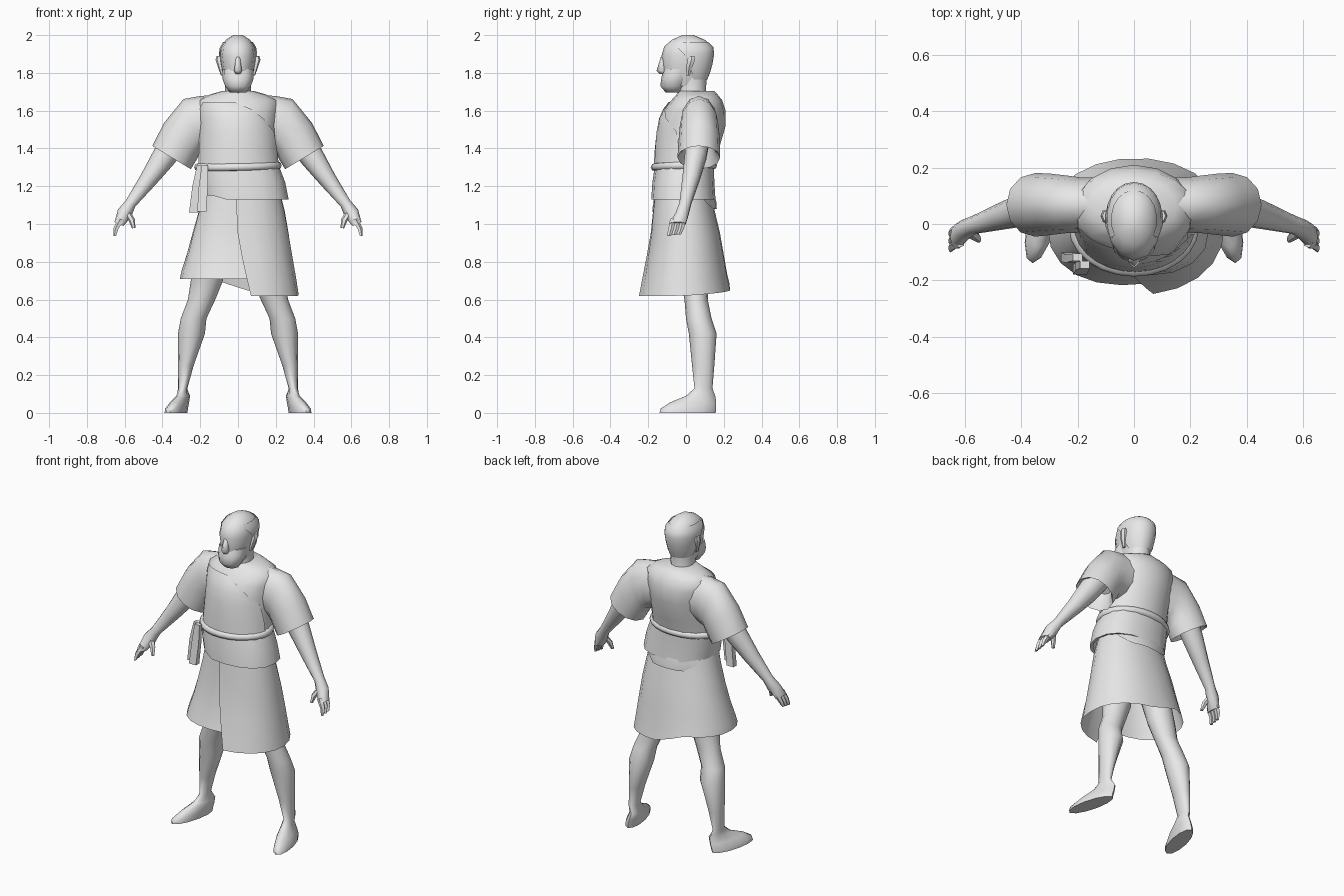
import bpy, bmesh, math

clay = bpy.data.materials.new("plain_grey")
clay.diffuse_color = (0.8, 0.8, 0.8, 1)


def band(z, xl, xr, yf, yb):
    """Horizontal ring given by its extents."""
    return ((xl + xr) / 2, (yf + yb) / 2, z, (xr - xl) / 2, (yb - yf) / 2, 0)


def loft(name, rings, n=12, spans=None, p=2.0, caps="both", mirror=False,
         start=0, post=None, sharp=40):
    """Skin rings (x, y, z, rx, ry, tilt about y); spans make open panels."""
    bm = bmesh.new()
    rows = []
    for i, (cx, cy, cz, rx, ry, tilt) in enumerate(rings):
        a0, a1 = spans[i] if spans else (start, start + 360)
        t = math.radians(tilt)
        row = []
        for k in range(n + 1 if spans else n):
            deg = a0 + (a1 - a0) * k / n
            c, s = math.cos(math.radians(deg)), math.sin(math.radians(deg))
            u = rx * math.copysign(abs(c) ** (2 / p), c)
            v = ry * math.copysign(abs(s) ** (2 / p), s)
            co = (cx + u * math.cos(t), cy + v, cz - u * math.sin(t))
            row.append(bm.verts.new(post(co, deg) if post else co))
        rows.append(row)
    m = len(rows[0])
    for a, b in zip(rows, rows[1:]):
        for k in range(n):
            j = (k + 1) % m
            bm.faces.new((a[k], a[j], b[j], b[k]))
    if not spans and caps == "both":
        bm.faces.new(rows[0])
        bm.faces.new(rows[-1])
    bmesh.ops.recalc_face_normals(bm, faces=bm.faces)
    if spans or caps == "none":  # open shells face away from the middle axis
        cx, cy = rings[0][0], rings[0][1]
        out = 0
        for f in bm.faces:
            c = f.calc_center_median()
            out += f.normal.x * (c.x - cx) + f.normal.y * (c.y - cy)
        if out < 0:
            bmesh.ops.reverse_faces(bm, faces=bm.faces)
    me = bpy.data.meshes.new(name)
    bm.to_mesh(me)
    bm.free()
    me.materials.append(clay)
    ob = bpy.data.objects.new(name, me)
    bpy.context.collection.objects.link(ob)
    bpy.ops.object.select_all(action='DESELECT')
    ob.select_set(True)
    bpy.context.view_layer.objects.active = ob
    bpy.ops.object.shade_smooth_by_angle(angle=math.radians(sharp))
    if mirror:
        ob.modifiers.new("Mirror", 'MIRROR').use_mirror_merge = False
    return ob


# Head, neck and face
loft("neck", [band(1.62, -.09, .09, -.05, .13), band(1.70, -.068, .068, -.045, .105),
              band(1.78, -.07, .07, -.05, .11)])
loft("head", [band(1.73, -.062, .062, -.10, .095), band(1.79, -.080, .080, -.124, .118),
              band(1.84, -.088, .088, -.124, .132), band(1.89, -.094, .094, -.130, .140),
              band(1.94, -.088, .088, -.115, .138), band(1.975, -.064, .064, -.075, .10),
              band(2.0, -.025, .025, -.02, .04)], p=2.1, sharp=55)
loft("hair", [band(1.765, -.074, .074, -.09, .113), band(1.80, -.088, .088, -.11, .127),
              band(1.85, -.096, .096, -.12, .141), band(1.90, -.102, .102, -.12, .149),
              band(1.935, -.097, .097, -.115, .145), band(1.963, -.080, .080, -.085, .118)],
     spans=[(15, 165), (10, 170), (4, 176), (-10, 190), (-28, 208), (-34, 214)], p=2.1)
loft("beard", [band(1.697, -.045, .045, -.108, -.02), band(1.73, -.068, .068, -.136, .0),
               band(1.765, -.081, .081, -.132, .02), band(1.79, -.083, .083, -.127, .03),
               band(1.82, -.083, .083, -.115, .03)], p=2.2, sharp=60)
loft("nose", [band(1.795, -.016, .016, -.14, -.08), band(1.812, -.024, .024, -.156, -.08),
              band(1.885, -.012, .012, -.133, -.09)], n=6, start=30, sharp=80)
loft("ear", [band(1.785, .075, .090, .0, .022), band(1.83, .080, .106, -.002, .035),
             band(1.87, .085, .119, .005, .052), band(1.89, .088, .112, .01, .048)],
     n=6, mirror=True)

# Robe: body, overlapping front, lower flare
loft("robe_body", [band(1.28, -.21, .215, -.16, .145), band(1.40, -.205, .205, -.155, .175),
                   band(1.52, -.205, .205, -.145, .210), band(1.60, -.215, .215, -.118, .210),
                   band(1.655, -.215, .215, -.078, .192), band(1.685, -.15, .15, -.05, .168),
                   band(1.705, -.08, .08, -.04, .148)], n=16, sharp=60)
loft("robe_front_wrap", [band(1.29, -.214, .221, -.172, .15), band(1.40, -.21, .212, -.165, .175),
                         band(1.49, -.21, .21, -.156, .205), band(1.56, -.21, .215, -.142, .205),
                         band(1.61, -.215, .215, -.120, .205), band(1.645, -.215, .215, -.094, .19)],
     spans=[(-170, -8), (-170, -14), (-168, -25), (-165, -52), (-160, -72), (-150, -95)])
loft("robe_flare", [band(1.31, -.213, .216, -.165, .148), band(1.22, -.205, .25, -.178, .150),
                    band(1.13, -.192, .268, -.184, .156), band(1.135, -.18, .25, -.165, .14)],
     n=16, p=2.3, caps="none",
     post=lambda c, a: (c[0], c[1], c[2] + (.02 if c[0] < -.08 and c[2] < 1.2 else 0)))
loft("robe_back_flap", [band(1.16, -.20, .25, -.17, .150), band(1.12, -.2, .25, -.17, .160),
                        band(1.08, -.2, .25, -.17, .163)],
     n=6, spans=[(35, 145), (40, 140), (62, 118)])

# Sleeves drape off the shoulders, cuffs folded in
loft("sleeve", [(.13, .07, 1.545, .138, .095, -94), (.19, .068, 1.530, .148, .098, -86),
                (.245, .07, 1.518, .150, .103, -73), (.305, .07, 1.438, .130, .110, -48),
                (.352, .068, 1.352, .119, .113, -31), (.34, .068, 1.372, .10, .093, -31),
                (.30, .07, 1.44, .07, .065, -40)], mirror=True, sharp=50)

# Belt with hanging tails
loft("belt", [band(1.285, -.205, .21, -.16, .14), band(1.29, -.226, .225, -.180, .158),
              band(1.306, -.232, .231, -.187, .165), band(1.322, -.226, .225, -.180, .158),
              band(1.328, -.205, .21, -.16, .14)], n=24, caps="none", sharp=80,
     post=lambda c, a: (c[0], c[1], c[2] + .03 * c[1] + .02 * c[0]))
for label, x0, x1, y0, y1, bottom in (("front", -.175, -.192, -.145, -.162, 1.065),
                                      ("side", -.20, -.235, -.118, -.118, 1.06)):
    loft("belt_tail_" + label, [(x0, y0, 1.31, .024, .018, 0),
                                ((x0 + x1) / 2, y0 - .005, 1.2, .034, .020, 0),
                                (x1, y1, bottom, .034, .024, 0)], n=4, start=45)


# Wrapped kilt, inner end tucked under the outer panel, hem higher past the back
def wrap(c, a):
    x, y, z = c
    drop = (1.16 - z) / .54
    lift = .03 * min(max(a / 90, 0), 1) + .06 * min(max((a - 92) / 14, 0), 1)
    tuck = 1 - .15 * max(a - 180, 0) / 95 if a > 180 else 1
    return (x, y * tuck, z + drop ** 3 * lift)


loft("kilt", [band(1.16, -.19, .225, -.165, .135), band(1.07, -.208, .248, -.175, .152),
              band(.95, -.240, .270, -.187, .180), band(.82, -.270, .290, -.210, .202),
              band(.70, -.298, .310, -.235, .220), band(.62, -.308, .322, -.252, .234)],
     n=22, p=2.15, post=wrap,
     spans=[(-97, 275), (-96, 275), (-93, 276), (-88, 278), (-83, 278), (-80, 278)])

# Arms and hands
loft("arm", [(.27, .075, 1.54, .08, .07, -38), (.395, .05, 1.35, .064, .060, -35),
             (.475, .026, 1.235, .047, .048, -35), (.568, -.003, 1.11, .030, .033, -35),
             (.602, -.02, 1.055, .040, .036, -32), (.63, -.045, 1.0, .026, .045, -25)],
     n=10, mirror=True)
for i in range(3):  # fingers close together across the palm
    y = -.072 + .026 * i
    loft("finger_%d" % (i + 1), [(.618, y + .005, 1.025, .018, .018, -25),
                                 (.645, y - .006, .975, .014, .016, -15),
                                 (.652, y - .018, .937 + .004 * i, .008, .012, 0)],
         n=5, mirror=True)
loft("thumb", [(.59, -.025, 1.065, .024, .02, -10), (.562, -.045, 1.02, .017, .016, 15),
               (.552, -.058, .978, .009, .009, 10)], n=6, mirror=True)

# Bare legs, feet splayed outward
loft("leg", [band(.95, .04, .22, -.09, .10), band(.70, .08, .25, -.03, .12),
             band(.60, .12, .265, -.008, .115), band(.50, .167, .303, .0, .135),
             band(.42, .175, .318, .015, .162), band(.25, .235, .318, .032, .15),
             band(.13, .268, .318, .045, .14), band(.09, .264, .328, .0, .155),
             band(.055, .264, .350, -.085, .16), band(.022, .266, .368, -.135, .16),
             band(0, .268, .37, -.14, .157)], n=12, mirror=True, sharp=50,
     post=lambda c, a: (c[0] - (.22 * (c[1] - .05) if c[2] < .12 else 0), c[1], c[2]))
